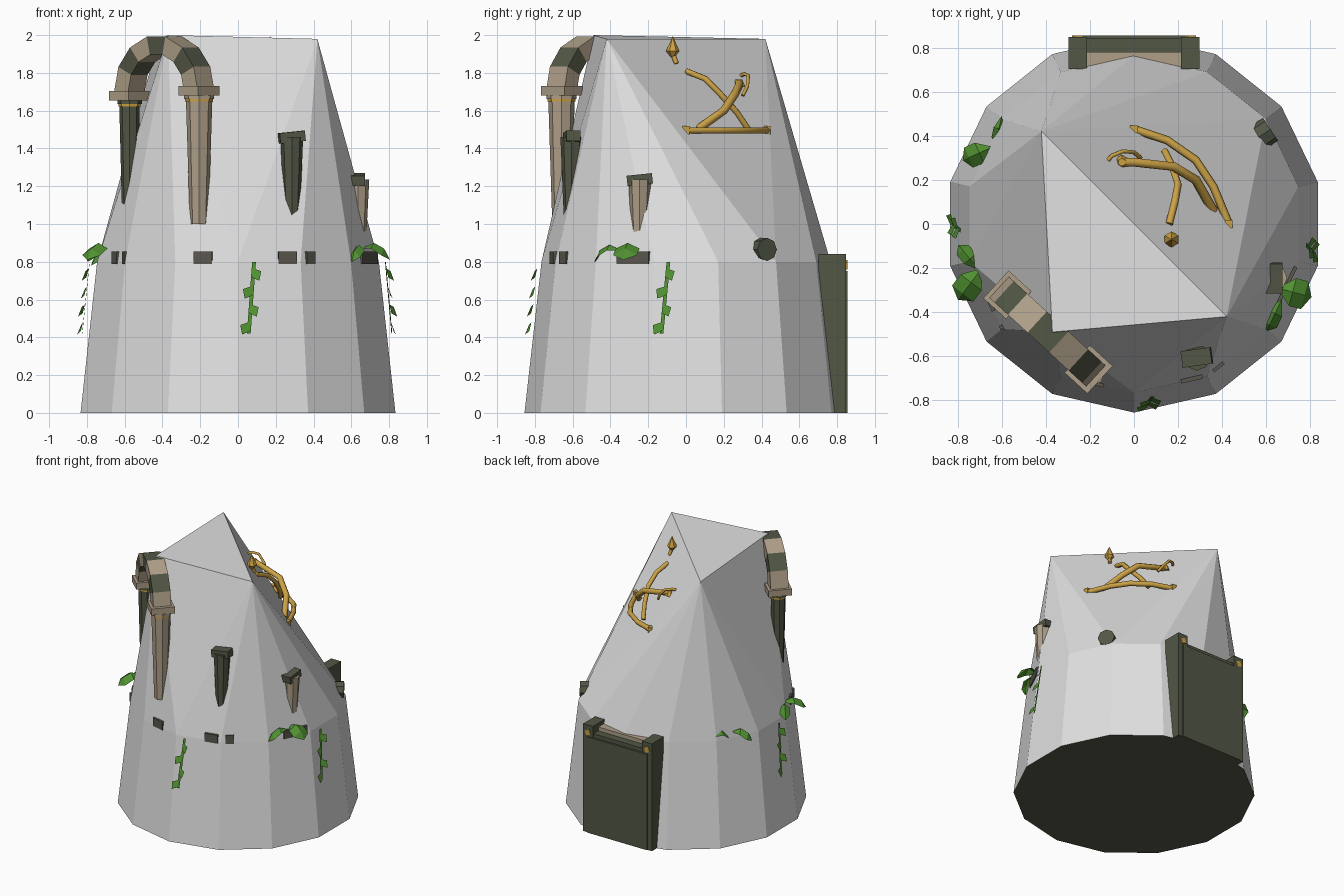
import bpy, bmesh
from math import sin, cos, pi, radians, atan2, degrees
from mathutils import Vector, Matrix

cube = bpy.data.objects.get("Cube")
if cube:
    bpy.data.objects.remove(cube)


def material(name, r, g, b):
    m = bpy.data.materials.new(name)
    m.use_nodes = True
    m.diffuse_color = (r, g, b, 1)
    m.node_tree.nodes["Principled BSDF"].inputs["Base Color"].default_value = (r, g, b, 1)
    return m


GREY = material("pale grey", 0.75, 0.75, 0.75)
DARK = material("dark olive stone", 0.085, 0.095, 0.06)
BEIGE = material("beige stone", 0.43, 0.35, 0.25)
GOLD = material("gold", 0.6, 0.36, 0.06)
LEAF = material("leaf green", 0.08, 0.28, 0.03)
BROWN = material("dark brown stone", 0.1, 0.095, 0.075)


def finish(name, bm, mat, matrix=None):
    if matrix:
        bm.transform(matrix)
    mesh = bpy.data.meshes.new(name)
    bm.to_mesh(mesh)
    bm.free()
    mesh.materials.append(mat)
    obj = bpy.data.objects.new(name, mesh)
    bpy.context.collection.objects.link(obj)
    return obj


def hull(name, points, mat):
    bm = bmesh.new()
    verts = [bm.verts.new(p) for p in points]
    bmesh.ops.convex_hull(bm, input=verts)
    bmesh.ops.recalc_face_normals(bm, faces=bm.faces)
    return finish(name, bm, mat)


def box(name, loc, size, mat, turn=0, tilt=0):
    bm = bmesh.new()
    bmesh.ops.create_cube(bm, size=1)
    m = (Matrix.Translation(loc) @ Matrix.Rotation(radians(turn), 4, "Z")
         @ Matrix.Rotation(radians(tilt), 4, "Y") @ Matrix.Diagonal((*size, 1)))
    return finish(name, bm, mat, m)


def prism(name, loc, bottom, top, height, sides, mat, axis=(0, 0, 1)):
    bm = bmesh.new()
    bmesh.ops.create_cone(bm, cap_ends=True, segments=sides,
                          radius1=bottom, radius2=top, depth=height)
    spin = Vector(axis).to_track_quat("Z", "Y").to_matrix().to_4x4()
    return finish(name, bm, mat, Matrix.Translation(loc) @ spin)


def rod(name, points, radius, mat):
    curve = bpy.data.curves.new(name, "CURVE")
    curve.dimensions = "3D"
    curve.bevel_depth = radius
    curve.bevel_resolution = 1
    curve.use_fill_caps = True
    line = curve.splines.new("POLY")
    line.points.add(len(points) - 1)
    for p, co in zip(line.points, points):
        p.co = (*co, 1)
    curve.materials.append(mat)
    obj = bpy.data.objects.new(name, curve)
    bpy.context.collection.objects.link(obj)
    return obj


# Main body: two rings of fourteen corners and a slanted three-cornered top
def ring(radius, z):
    return [(radius * sin(2 * pi * i / 14), radius * cos(2 * pi * i / 14), z) for i in range(14)]


body = hull("tower_body", ring(0.855, 0) + ring(0.765, 0.8)
            + [(-0.42, 0.42, 1.98), (0.42, -0.42, 1.98), (-0.37, -0.49, 2.0)], GREY)
body.data.materials.append(DARK)
for face in body.data.polygons:
    if face.normal.z < -0.9:
        face.material_index = 1

# Back doorway
box("door_panel", (0, 0.82, 0.375), (0.52, 0.07, 0.75), DARK)
box("door_ledge", (0, 0.81, 0.765), (0.44, 0.06, 0.03), DARK)
box("door_lintel", (0, 0.745, 0.76), (0.43, 0.07, 0.1), BEIGE)
for side, label in ((1, "left"), (-1, "right")):
    box(label + "_door_post", (side * 0.256, 0.775, 0.42), (0.084, 0.146, 0.84), DARK)
    box(label + "_door_stud", (side * 0.256, 0.85, 0.785), (0.04, 0.008, 0.04), GOLD, tilt=20)

# Front arch: seven alternating blocks on two sunken columns
centre = Vector((-0.39, -0.49, 1.705))
along = Vector((0.737, -0.676, 0))
out = Vector((-0.676, -0.737, 0))
for k in range(7):
    corners = []
    for a in (pi - k * pi / 7, pi - (k + 1) * pi / 7):
        for r in (0.2, 0.3):
            for d in (-0.065, 0.065):
                corners.append(centre + along * r * cos(a) + out * d + Vector((0, 0, r * 0.98 * sin(a))))
    hull("arch_block_%d" % k, corners, DARK if k % 2 else BEIGE)
for side, label, mat, r, z in ((-1, "right", DARK, 0.055, 1.68), (1, "left", BEIGE, 0.07, 1.705)):
    spot = centre + along * side * 0.25
    x, y = spot.x, spot.y
    box(label + "_arch_capital", (x, y, z), (0.14, 0.17, 0.05), BEIGE, -42.5)
    prism(label + "_arch_collar", (x, y, z - 0.05), r + 0.004, r + 0.004, 0.015, 8, GOLD)
    prism(label + "_arch_neck", (x, y, z - 0.034), r + 0.01, r + 0.01, 0.02, 8, mat)
    prism(label + "_arch_column", (x, y, 1.33), r * 0.7, r, 0.66, 8, mat)

# Broken columns with capitals
for label, x, y, top, height, r, mat, turn in (
        ("front", 0.285, -0.605, 1.46, 0.5, 0.06, DARK, 8),
        ("side", 0.635, -0.245, 1.235, 0.4, 0.06, BEIGE, 90)):
    box(label + "_capital", (x, y, top), (0.135, 0.075, 0.055), DARK, turn, -6)
    prism(label + "_column", (x, y, top - height / 2), r * 0.65, r, height, 8, mat)

# Stones showing through the wall at the shoulder
step = 360 / 14
for i, (angle, width) in enumerate(((-150.5, 0.06), (-142, 0.02), (-104.4, 0.1),
                                    (-69.5, 0.1), (-59.5, 0.06), (-22, 0.19))):
    facet = round(angle / step) * step
    r = 0.738 / cos(radians(angle - facet))
    a = radians(angle)
    box("wall_stone_%d" % i, (r * cos(a), r * sin(a), 0.822), (0.03, width, 0.065), BROWN, facet)
prism("beam_end", (0.59, 0.41, 0.865), 0.062, 0.062, 0.07, 8, DARK, (0.83, 0.56, 0))

# Gold emblem on the slanted face
rod("emblem_bow", [(0, 0.43, 1.495), (0.15, 0.38, 1.495), (0.28, 0.29, 1.495),
                   (0.36, 0.17, 1.495), (0.43, 0, 1.495)], 0.019, GOLD)
for i, (x, y) in enumerate(((0, 0.43), (0.43, 0))):
    box("emblem_bow_end_%d" % i, (x, y, 1.497), (0.035, 0.035, 0.045), GOLD)
rod("emblem_blade", [(0.16, 0, 1.81), (0.185, 0.1, 1.77), (0.2, 0.18, 1.69),
                     (0.17, 0.27, 1.59), (0.14, 0.33, 1.5)], 0.017, GOLD)
rod("emblem_stem", [(0.36, 0.06, 1.5), (0.28, 0.2, 1.6), (0.18, 0.26, 1.69),
                    (0, 0.28, 1.73), (-0.05, 0.28, 1.745)], 0.022, GOLD)
rod("emblem_curl", [(0.03, 0.3, 1.68), (0, 0.325, 1.73), (-0.05, 0.33, 1.785),
                    (-0.1, 0.31, 1.795), (-0.125, 0.28, 1.78)], 0.01, GOLD)
prism("emblem_bud", (-0.055, 0.28, 1.745), 0.035, 0.018, 0.04, 6, GOLD)
prism("finial_tip", (0.17, -0.07, 1.955), 0.036, 0, 0.08, 6, GOLD)
prism("finial_base", (0.17, -0.07, 1.9), 0.012, 0.036, 0.03, 6, GOLD)
rod("finial_stem", [(0.17, -0.07, 1.9), (0.18, -0.05, 1.85)], 0.013, GOLD)


# Drooping leaves with a folded spine
def leaf(name, x, y, z, angle, length, width):
    bm = bmesh.new()
    spine = [bm.verts.new(p) for p in ((0, 0, 0), (length * 0.45, 0, 0.03),
                                       (length * 0.8, 0, 0), (length, 0, -0.06))]
    for s in (1, -1):
        a = bm.verts.new((length * 0.45, s * width / 2, 0))
        b = bm.verts.new((length * 0.8, s * width / 2, -0.035))
        for f in ((spine[0], spine[1], a), (spine[1], spine[2], b, a), (spine[2], spine[3], b)):
            bm.faces.new(f if s < 0 else f[::-1])
    finish(name, bm, LEAF, Matrix.Translation((x, y, z)) @ Matrix.Rotation(radians(angle), 4, "Z"))


for i, spec in enumerate(((0.65, -0.29, 0.87, -15, 0.16, 0.13), (0.67, -0.34, 0.86, -115, 0.16, 0.07),
                          (-0.69, -0.2, 0.87, -127, 0.18, 0.12), (-0.7, -0.21, 0.86, 130, 0.15, 0.07),
                          (-0.64, 0.35, 0.84, 204, 0.15, 0.1), (-0.6, 0.49, 0.84, -102, 0.13, 0.05))):
    leaf("leaf_%d" % i, *spec)

# Hanging vines, one on each open side
for label, turn in (("front", 0), ("left", 77), ("right", 257)):
    bm = bmesh.new()

    def sheet(points):
        bm.faces.new([bm.verts.new((x, -0.862 + z * 0.108 - lift, z)) for x, z, lift in points])

    for k in range(4):
        top, low = 0.8 - 0.095 * k, 0.8 - 0.095 * (k + 1)
        xt, xl = 0.085 - 0.007 * k, 0.078 - 0.007 * k
        s = -1 if k % 2 else 1
        sheet(((xt - 0.01, top, 0.006), (xl - 0.01, low, 0.006), (xl + 0.01, low, 0.006), (xt + 0.01, top, 0.006)))
        sheet(((xl, low + 0.06, 0.008), (xl + s * 0.045, low + 0.045, 0.02),
               (xl + s * 0.035, low - 0.005, 0.035), (xl - s * 0.005, low + 0.012, 0.015)))
    finish(label + "_vine", bm, LEAF, Matrix.Rotation(radians(turn if turn < 180 else -94), 4, "Z"))
